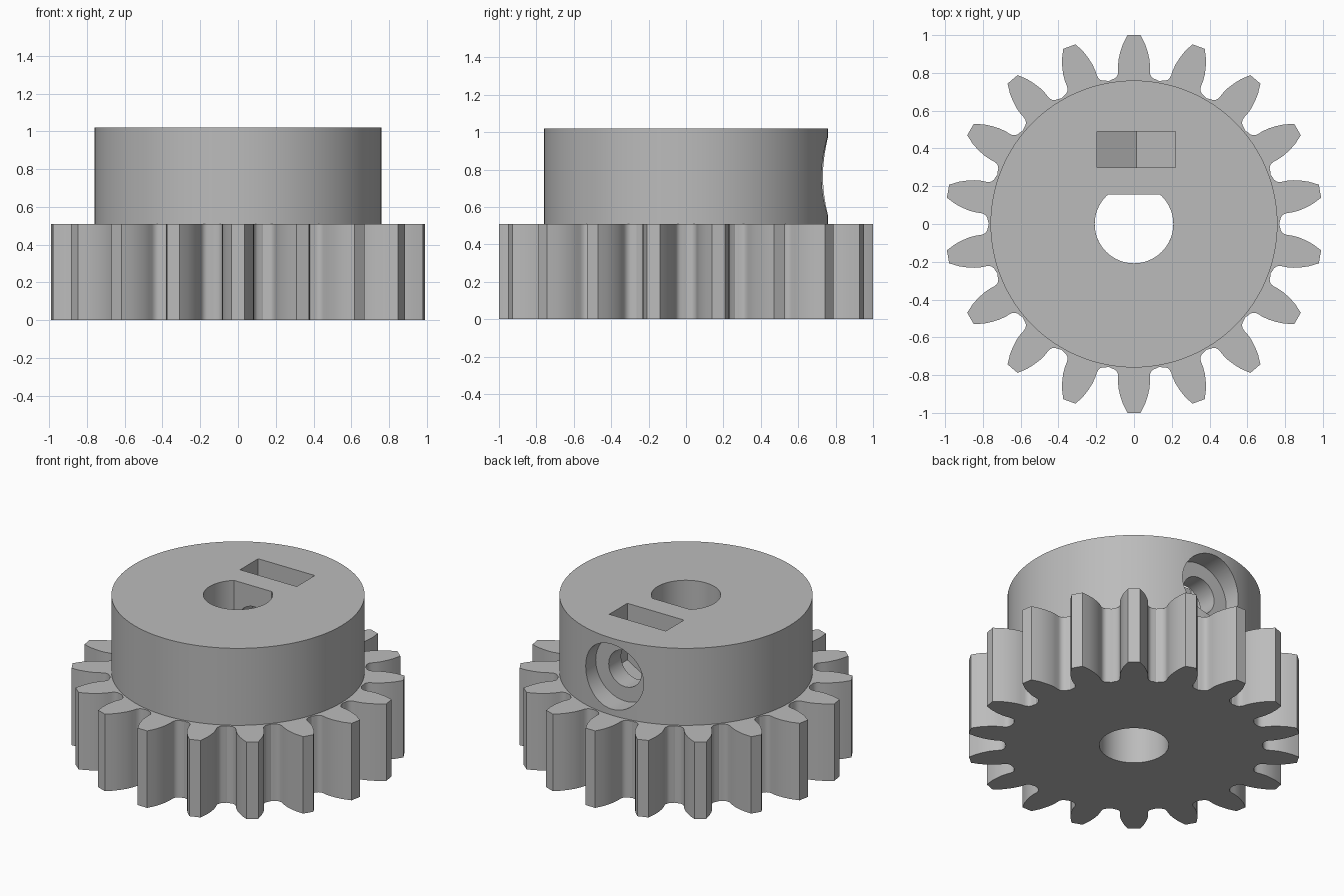
import bpy, bmesh
from math import pi, sin, cos, radians, sqrt, asin
from mathutils import Matrix

cube = bpy.data.objects.get("Cube")
if cube:
    bpy.data.objects.remove(cube)

TEETH = 18
GEAR_TOP, HUB_TOP = 0.51, 1.02
HUB_R, BORE_R, FLAT_Y = 0.76, 0.208, 0.155
SCREW_X, SCREW_Z = 0.0125, 0.765

grey = bpy.data.materials.new("plain grey")
grey.use_nodes = True
colour = (0.5, 0.5, 0.5, 1)
grey.diffuse_color = colour
grey.node_tree.nodes["Principled BSDF"].inputs["Base Color"].default_value = colour


def prism(name, outline, low, high):
    """Extrude a closed outline upwards into a solid."""
    bm = bmesh.new()
    base = bm.faces.new([bm.verts.new((x, y, low)) for x, y in outline])
    top = bmesh.ops.extrude_face_region(bm, geom=[base])["geom"]
    verts = [v for v in top if isinstance(v, bmesh.types.BMVert)]
    bmesh.ops.translate(bm, verts=verts, vec=(0, 0, high - low))
    bmesh.ops.recalc_face_normals(bm, faces=bm.faces)
    mesh = bpy.data.meshes.new(name)
    bm.to_mesh(mesh)
    bm.free()
    mesh.materials.append(grey)
    obj = bpy.data.objects.new(name, mesh)
    bpy.context.collection.objects.link(obj)
    return obj


def circle(radius, count=96, turn=0.0):
    return [(radius * cos(turn + 2 * pi * i / count),
             radius * sin(turn + 2 * pi * i / count)) for i in range(count)]


def across(name, outline, y_low, y_high):
    """Make a prism that runs along y at the height of the screw."""
    obj = prism(name, outline, y_low, y_high)
    obj.data.transform(Matrix.Translation((SCREW_X, 0, SCREW_Z))
                       @ Matrix.Rotation(-pi / 2, 4, "X"))
    return obj


def cut(target, cutters):
    """Subtract each cutter, then remove it."""
    bpy.context.view_layer.objects.active = target
    for cutter in cutters:
        cutter.hide_render = True
        mod = target.modifiers.new("cut", "BOOLEAN")
        mod.operation, mod.solver, mod.object = "DIFFERENCE", "EXACT", cutter
        bpy.ops.object.modifier_apply(modifier=mod.name)
        bpy.data.objects.remove(cutter)


# Tooth half outline as (half width, distance out), from root to tip
flank = [(0.134, 0.757), (0.118, 0.765), (0.104, 0.770), (0.093, 0.779),
         (0.086, 0.792), (0.084, 0.808), (0.085, 0.835), (0.082, 0.87),
         (0.073, 0.91), (0.060, 0.95), (0.035, 1.0)]
tooth = [(-w, d) for w, d in flank[1:]] + [(w, d) for w, d in reversed(flank)]
gear_outline = []
for i in range(TEETH):
    a = -2 * pi * i / TEETH
    gear_outline += [(x * cos(a) - y * sin(a), x * sin(a) + y * cos(a)) for x, y in tooth]

# Toothed wheel with a round bore
gear = prism("gear_wheel", gear_outline, 0, GEAR_TOP)
cut(gear, [prism("round_bore", circle(BORE_R), -0.1, GEAR_TOP + 0.1)])

# Hub with a flat-sided bore, nut slot and countersunk screw hole
hub = prism("hub", circle(HUB_R, 128), GEAR_TOP, HUB_TOP)
start = asin(FLAT_Y / BORE_R)
sweep = pi + 2 * start
d_outline = [(BORE_R * cos(start - sweep * i / 72),
              BORE_R * sin(start - sweep * i / 72)) for i in range(73)]
nut_half = 0.2075
nut_r = nut_half / cos(radians(30))
rise = HUB_TOP + 0.1 - SCREW_Z
# Local y points down once the prism is laid along y
nut_outline = [(-nut_half, -rise), (nut_half, -rise), (nut_half, nut_r / 2),
               (0, nut_r), (-nut_half, nut_r / 2)]
cut(hub, [prism("flat_bore", d_outline, GEAR_TOP - 0.1, HUB_TOP + 0.1),
          across("nut_slot", nut_outline, 0.3, 0.49),
          across("screw_hole", circle(0.12, 48), 0.05, 0.9),
          across("screw_head_recess", circle(0.215, 64), 0.62, 0.9)])

# Smooth curved walls, crisp edges
bpy.ops.object.select_all(action="DESELECT")
for obj in (gear, hub):
    obj.select_set(True)
bpy.context.view_layer.objects.active = hub
bpy.ops.object.shade_smooth_by_angle(angle=radians(30))
